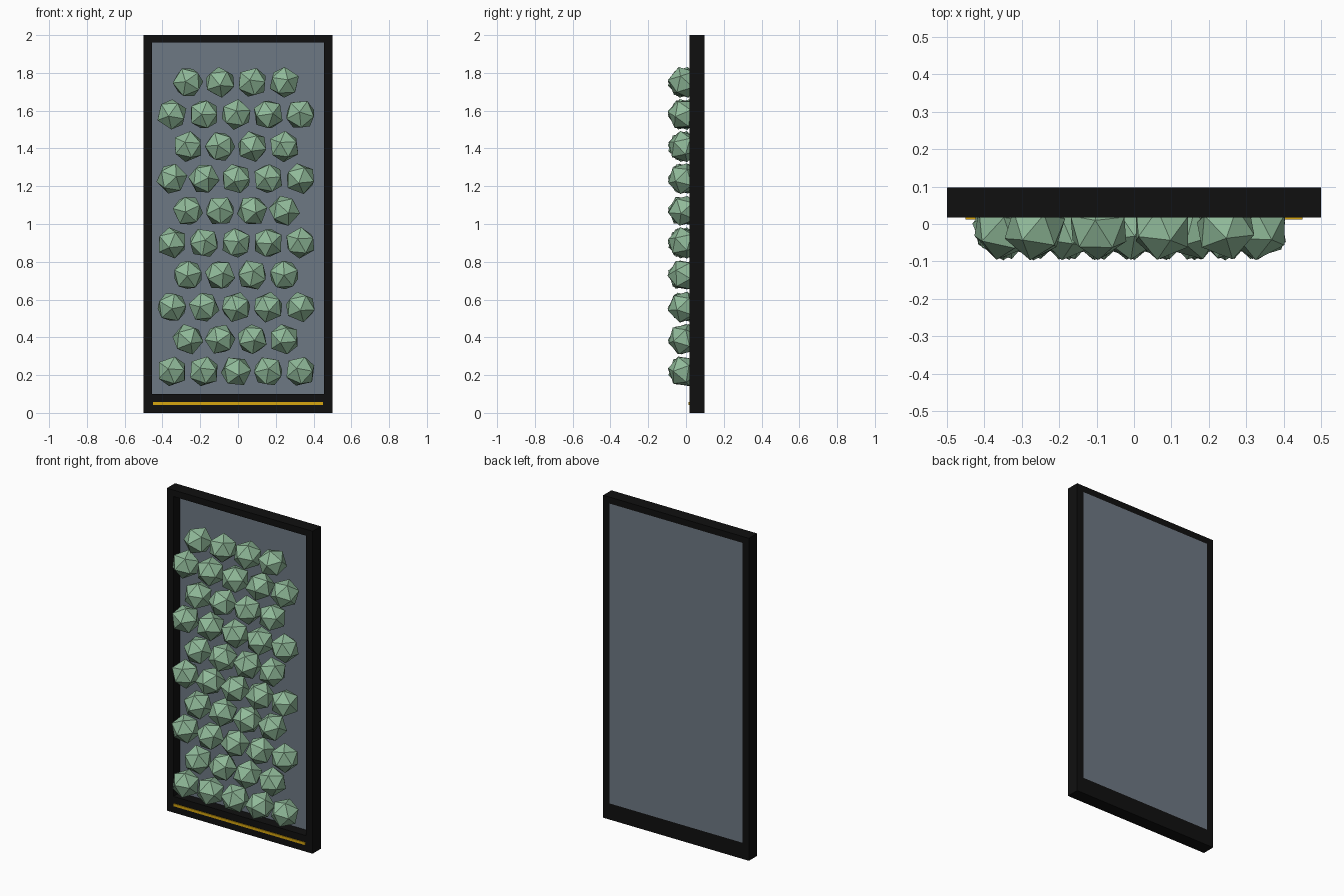
import bpy, bmesh, math, random
from mathutils import Matrix, Euler

if "Cube" in bpy.data.objects:
    bpy.data.objects.remove(bpy.data.objects["Cube"])

random.seed(4)
FRONT, BACK = 0.0175, 0.0975      # frame depth range


def material(name, rgb):
    m = bpy.data.materials.new(name)
    m.diffuse_color = (*rgb, 1)
    m.use_nodes = True
    m.node_tree.nodes["Principled BSDF"].inputs["Base Color"].default_value = m.diffuse_color
    return m


black = material("black", (0.005, 0.005, 0.005))
slate = material("slate_grey", (0.155, 0.19, 0.23))
green = material("sage_green", (0.28, 0.49, 0.32))
gold = material("gold", (0.68, 0.38, 0.005))


def finish(name, bm, mat):
    mesh = bpy.data.meshes.new(name)
    bm.to_mesh(mesh)
    bm.free()
    mesh.materials.append(mat)
    ob = bpy.data.objects.new(name, mesh)
    bpy.context.collection.objects.link(ob)
    return ob


def box(name, x, y, z, mat):
    bm = bmesh.new()
    size = [b - a for a, b in (x, y, z)]
    mid = [(a + b) / 2 for a, b in (x, y, z)]
    bmesh.ops.create_cube(bm, size=1, matrix=Matrix.Translation(mid) @ Matrix.Diagonal((*size, 1)))
    return finish(name, bm, mat)


# frame: one outline with a rectangular opening, bottom rail taller
bm = bmesh.new()
outer = [(-0.5, 0), (0.5, 0), (0.5, 2), (-0.5, 2)]
inner = [(-0.455, 0.1), (0.455, 0.1), (0.455, 1.96), (-0.455, 1.96)]
vo, vi = ([bm.verts.new((x, FRONT, z)) for x, z in ring] for ring in (outer, inner))
for i in range(4):
    j = (i + 1) % 4
    bm.faces.new((vo[i], vo[j], vi[j], vi[i]))
ext = bmesh.ops.extrude_face_region(bm, geom=bm.faces[:], use_keep_orig=True)
bmesh.ops.translate(bm, vec=(0, BACK - FRONT, 0),
                    verts=[g for g in ext["geom"] if isinstance(g, bmesh.types.BMVert)])
bmesh.ops.recalc_face_normals(bm, faces=bm.faces)
finish("frame", bm, black)

# backing panel, flush with the back of the frame
box("back_panel", (-0.455, 0.455), (0.08, BACK), (0.1, 1.96), slate)

# thin gold strip on the bottom rail
box("gold_strip", (-0.45, 0.45), (FRONT - 0.005, FRONT), (0.042, 0.058), gold)

# staggered rows of faceted balls, a corner roughly towards the front
for row in range(10):
    count = 5 if row % 2 == 0 else 4
    for col in range(count):
        x = -0.01 + (col - (count - 1) / 2) * 0.17
        tilt = Euler((random.uniform(-0.3, 0.3), 0, random.uniform(-0.3, 0.3))).to_matrix().to_4x4()
        spin = Matrix.Rotation(random.uniform(0, math.tau), 4, 'Y')
        bm = bmesh.new()
        bmesh.ops.create_icosphere(
            bm, subdivisions=1, radius=0.085,
            matrix=Matrix.Translation((x, -0.0125, 0.22 + 0.17 * row)) @ tilt @ spin
            @ Matrix.Rotation(math.pi / 2, 4, 'X'))
        finish(f"ball_{row}_{col}", bm, green)
